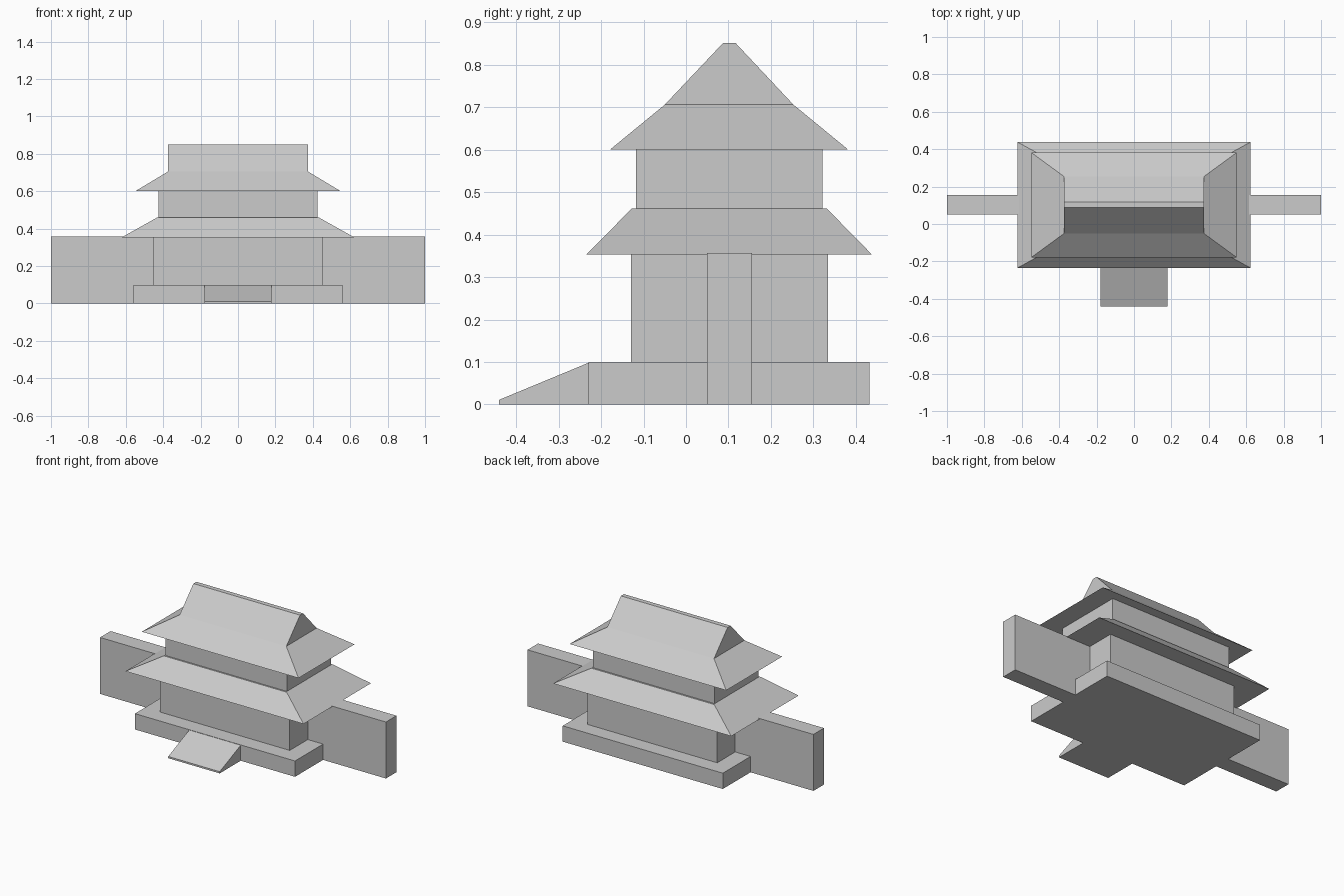
import bpy

if "Cube" in bpy.data.objects:
    bpy.data.objects.remove(bpy.data.objects["Cube"])


def loft(name, levels):
    """Closed solid through rectangular levels (x0, x1, y0, y1, z)."""
    verts, faces = [], []
    for x0, x1, y0, y1, z in levels:
        verts += [(x0, y0, z), (x1, y0, z), (x1, y1, z), (x0, y1, z)]
    for k in range(len(levels) - 1):
        a = 4 * k
        for i in range(4):
            j = (i + 1) % 4
            faces.append((a + i, a + j, a + 4 + j, a + 4 + i))
    top = len(verts) - 4
    faces += [(3, 2, 1, 0), (top, top + 1, top + 2, top + 3)]
    mesh = bpy.data.meshes.new(name)
    mesh.from_pydata(verts, [], faces)
    obj = bpy.data.objects.new(name, mesh)
    bpy.context.collection.objects.link(obj)
    return obj


def box(name, x0, x1, y0, y1, z0, z1):
    return loft(name, [(x0, x1, y0, y1, z0), (x0, x1, y0, y1, z1)])


# Raised platform and the two storeys
box("platform", -0.56, 0.56, -0.23, 0.432, 0, 0.1)
box("lower_storey", -0.453, 0.453, -0.13, 0.335, 0.1, 0.354)
box("upper_storey", -0.425, 0.425, -0.118, 0.321, 0.46, 0.601)

# Side walls, mirrored left and right
wall = box("side_walls", 0.453, 1.0, 0.05, 0.155, 0, 0.357)
wall.modifiers.new("mirror", 'MIRROR')

# Lower skirt roof
loft("lower_roof", [(-0.623, 0.623, -0.235, 0.438, 0.353),
                    (-0.43, 0.43, -0.128, 0.332, 0.461)])

# Upper hip-and-gable roof: flared skirt, then gable up to a narrow ridge
loft("upper_roof", [(-0.548, 0.548, -0.178, 0.381, 0.601),
                    (-0.373, 0.373, -0.05, 0.253, 0.706),
                    (-0.373, 0.373, 0.087, 0.117, 0.851)])

# Entrance ramp with a low front lip
ramp = box("entrance_ramp", -0.18, 0.18, -0.44, -0.23, 0, 0.098)
for v in ramp.data.vertices:
    if v.co.y < -0.4 and v.co.z > 0.05:
        v.co.z = 0.011
